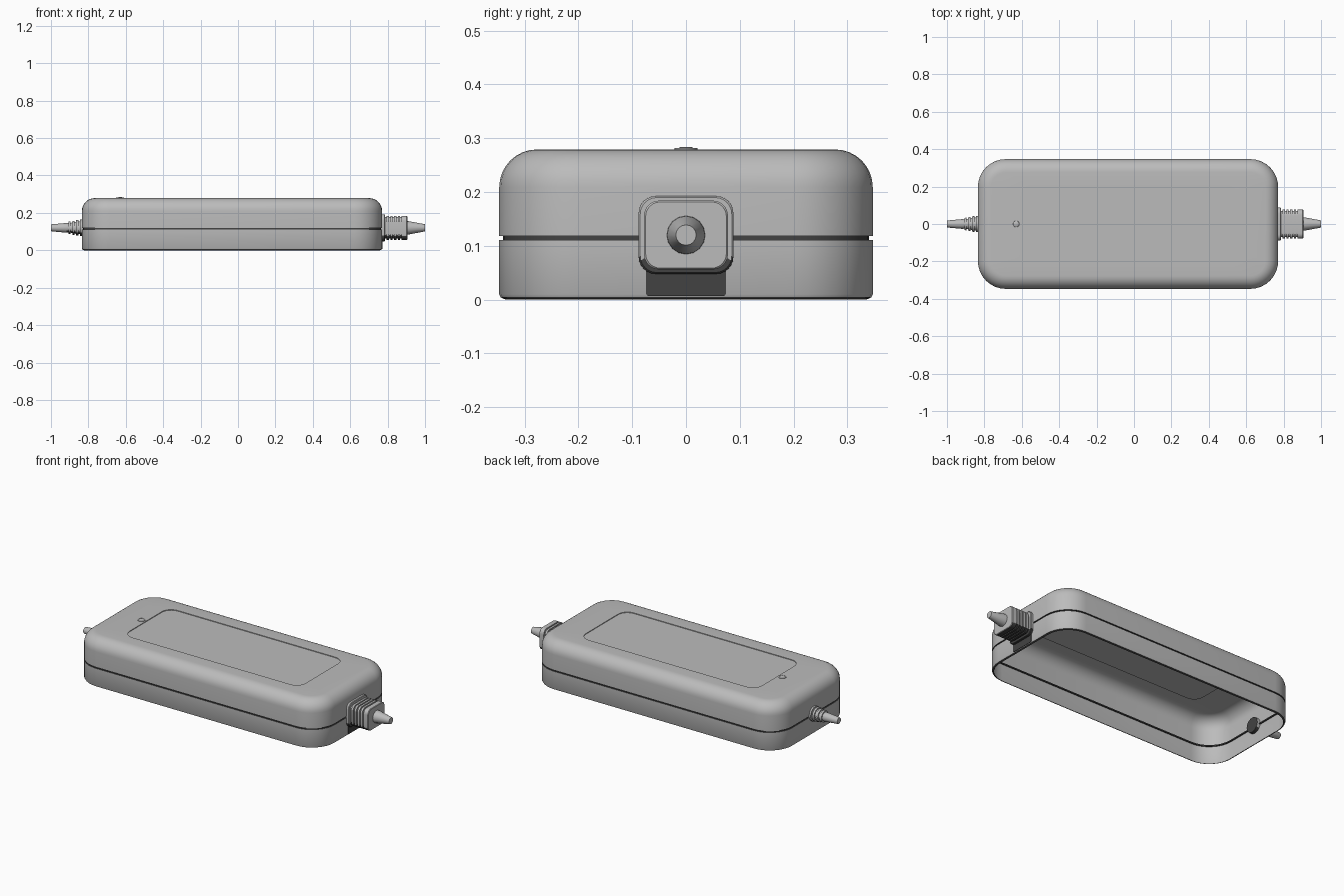
import bpy, bmesh, math
from mathutils import Vector

if "Cube" in bpy.data.objects:
    bpy.data.objects.remove(bpy.data.objects["Cube"])


def material(name, v):
    m = bpy.data.materials.new(name)
    m.diffuse_color = (v, v, v, 1)
    m.use_nodes = True
    m.node_tree.nodes["Principled BSDF"].inputs["Base Color"].default_value = m.diffuse_color
    return m


grey = material("mid grey plastic", 0.5)
dark = material("dark grey plastic", 0.055)


def rounded_rect(hx, hy, r, n=8):
    """Counter-clockwise 2D outline of a rounded rectangle."""
    pts = []
    for k, (sx, sy) in enumerate([(1, 1), (-1, 1), (-1, -1), (1, -1)]):
        for i in range(n + 1):
            a = math.pi / 2 * (k + i / n)
            pts.append((sx * (hx - r) + r * math.cos(a), sy * (hy - r) + r * math.sin(a)))
    return pts


def circle(r, n=20):
    return [(r * math.cos(2 * math.pi * i / n), r * math.sin(2 * math.pi * i / n)) for i in range(n)]


def loft(name, rings, cap_start=True, cap_end=True, is_dark=None):
    """Skin 3D rings with equal point counts; is_dark(centre, normal) picks dark faces."""
    bm = bmesh.new()
    loops = [[bm.verts.new(p) for p in ring] for ring in rings]
    n = len(loops[0])
    for a, b in zip(loops, loops[1:]):
        for i in range(n):
            j = (i + 1) % n
            bm.faces.new((a[i], a[j], b[j], b[i]))
    if cap_start:
        bm.faces.new(loops[0][::-1])
    if cap_end:
        bm.faces.new(loops[-1])
    bm.normal_update()
    if is_dark:
        for f in bm.faces:
            f.material_index = int(is_dark(f.calc_center_median(), f.normal))
    mesh = bpy.data.meshes.new(name)
    bm.to_mesh(mesh)
    bm.free()
    mesh.materials.append(grey)
    mesh.materials.append(dark)
    ob = bpy.data.objects.new(name, mesh)
    bpy.context.collection.objects.link(ob)
    bpy.ops.object.select_all(action='DESELECT')
    ob.select_set(True)
    bpy.context.view_layer.objects.active = ob
    bpy.ops.object.shade_smooth_by_angle(angle=math.radians(30))
    return ob


def at_z(pts, z, cx=0.0):
    return [Vector((cx + u, v, z)) for u, v in pts]


def along_x(pts, x, side=1, cz=0.12):
    return [Vector((side * x, side * u, cz + v)) for u, v in pts]


# Case: open-bottomed shell with a dark seam groove, rounded top and recessed label panel
CX, HX, HY, R = -0.032, 0.803, 0.347, 0.15
profile = [(0.0, 0.012), (0.004, 0.003), (0.01, 0), (0.111, 0), (0.111, 0.007),
           (0.118, 0.007), (0.118, 0)]
T = 0.07
for i in range(9):
    a = math.pi / 2 * i / 8
    profile.append((0.279 - T + T * math.sin(a), T * (1 - math.cos(a))))
rings = [at_z(rounded_rect(HX - d, HY - d, R - d), z, CX) for z, d in profile]
label = rounded_rect(0.575, 0.21, 0.06)
rings += [at_z(label, 0.279, -0.027), at_z(label, 0.275, -0.027)]
loft("case_shell", rings, cap_start=False,
     is_dark=lambda c, n: 0.1105 < c.z < 0.1185 or c.z < 0.003)

# Indicator light: low button inside a thin ring
button = [(0.270, 0.021), (0.282, 0.021), (0.282, 0.017), (0.280, 0.016), (0.283, 0.012),
          (0.284, 0.006)]
loft("indicator_light", [at_z(circle(r), z, -0.63) for z, r in button])

# Mains connector on the right: flange, shallow ribs and end block, dark underneath
plug = [(0.755, 0.088), (0.782, 0.088), (0.785, 0.085), (0.785, 0.070)]
for i in range(4):
    x = 0.795 + i * 0.02
    plug += [(x, 0.070), (x, 0.078), (x + 0.012, 0.078), (x + 0.012, 0.070)]
plug += [(0.875, 0.070), (0.875, 0.078), (0.902, 0.078), (0.905, 0.075)]
# the plug is slightly flatter than wide
loft("mains_connector", [along_x(rounded_rect(h, h * 0.82, h * 0.36, 6), x) for x, h in plug],
     is_dark=lambda c, n: c.z < 0.08 and c.x < 0.903)

# Dark plate on the wall below the connector
loft("connector_lower_plate", [along_x(rounded_rect(0.074, 0.028, 0.004, 2), x, cz=0.035)
                               for x in (0.768, 0.7725)], is_dark=lambda c, n: True)

# Mains cable stub: tapered cone
loft("mains_cable_stub", [along_x(circle(r, 16), x) for x, r in
                          [(0.90, 0.036), (0.915, 0.035), (0.995, 0.020), (1.0, 0.019)]])

# Output cable strain relief on the left: shrinking rings, then a cone, dark inner end
relief = [(0.815, 0.044), (0.845, 0.044), (0.845, 0.034)]
for i in range(3):
    x, r = 0.853 + i * 0.021, 0.042 - i * 0.004
    relief += [(x, r - 0.008), (x, r), (x + 0.012, r - 0.001), (x + 0.012, r - 0.009)]
relief += [(0.917, 0.026), (0.995, 0.019), (1.0, 0.017)]
loft("output_strain_relief", [along_x(circle(r), x, side=-1) for x, r in relief],
     is_dark=lambda c, n: c.x > -0.816 or (n.z < -0.6 and c.x > -0.92))
